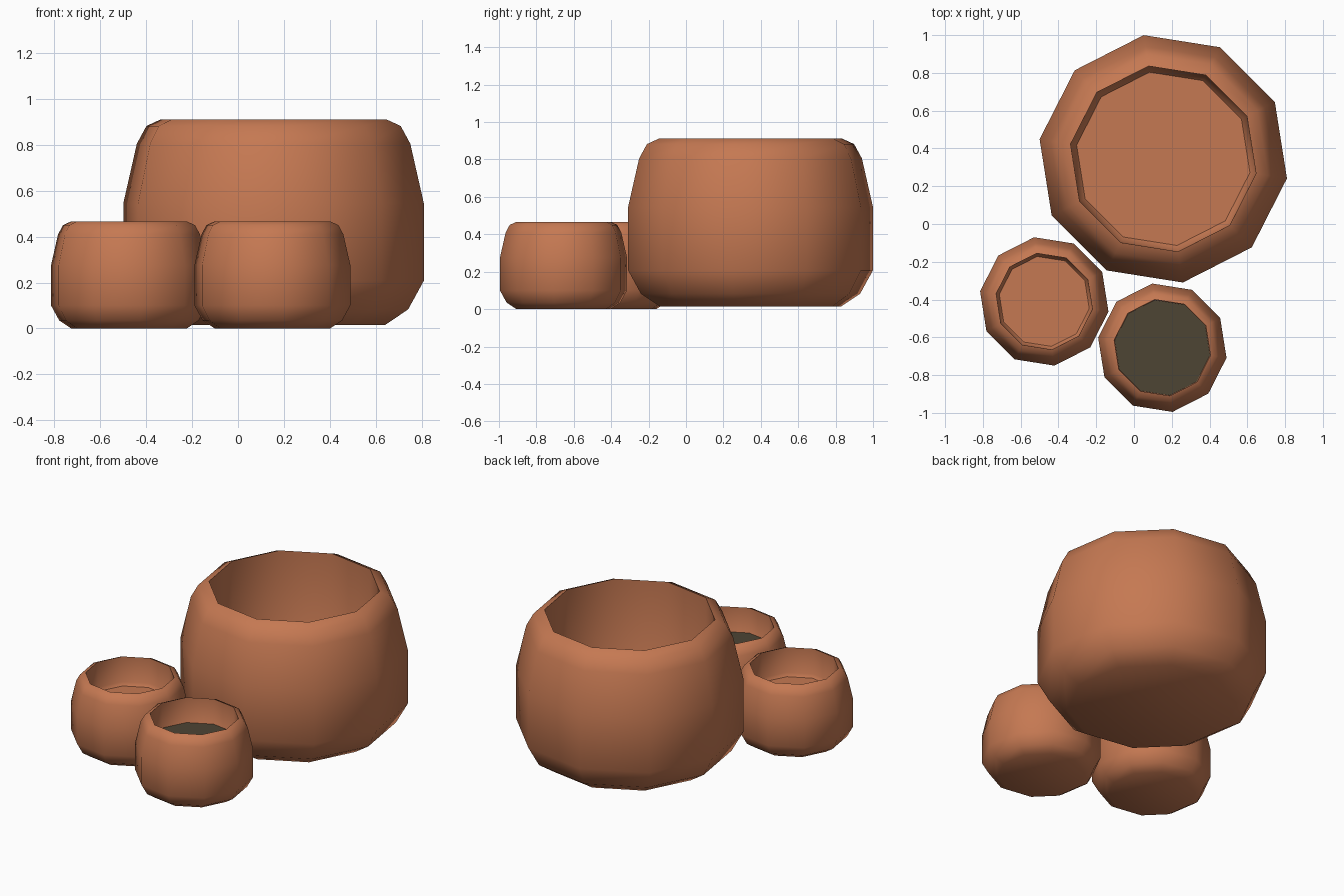
import bpy
import bmesh
import math

cube = bpy.data.objects.get("Cube")
if cube:
    bpy.data.objects.remove(cube, do_unlink=True)

SIDES = 10
TURN = math.radians(27)


def make_material(name, rgb):
    mat = bpy.data.materials.new(name)
    mat.use_nodes = True
    color = (*rgb, 1.0)
    mat.diffuse_color = color
    mat.node_tree.nodes["Principled BSDF"].inputs["Base Color"].default_value = color
    return mat


terracotta = make_material("terracotta", (0.56, 0.19, 0.085))
soil = make_material("dark soil", (0.075, 0.058, 0.034))


def lathe(name, profile, location, mat, scale=1.0):
    """Spin a (radius, height) profile into a ten-sided body, capping both ends."""
    bm = bmesh.new()
    rings = []
    for radius, height in profile:
        ring = []
        for i in range(SIDES):
            a = TURN + i * math.tau / SIDES
            ring.append(bm.verts.new((radius * scale * math.cos(a),
                                      radius * scale * math.sin(a), height * scale)))
        rings.append(ring)
    for low, high in zip(rings, rings[1:]):
        for i in range(SIDES):
            j = (i + 1) % SIDES
            bm.faces.new((low[i], low[j], high[j], high[i]))
    if len(rings) > 1:
        bm.faces.new(rings[0][::-1])
    bm.faces.new(rings[-1])
    mesh = bpy.data.meshes.new(name)
    bm.to_mesh(mesh)
    bm.free()
    mesh.materials.append(mat)
    obj = bpy.data.objects.new(name, mesh)
    obj.location = location
    bpy.context.collection.objects.link(obj)
    bpy.ops.object.select_all(action="DESELECT")
    obj.select_set(True)
    bpy.context.view_layer.objects.active = obj
    bpy.ops.object.shade_smooth_by_angle(angle=math.radians(40))
    return obj


# Rounded outside wall, from the base up to the thin rim
OUTSIDE = [(0.255, 0.0), (0.308, 0.035), (0.344, 0.10), (0.344, 0.275),
           (0.313, 0.41), (0.291, 0.45), (0.258, 0.465)]


def pot(name, location, floor, scale=1.0):
    # Straight inside wall with a small chamfer around the floor
    inside = [(0.256, floor + 0.02), (0.241, floor)]
    return lathe(name, OUTSIDE + inside, location, terracotta, scale)


pot("large_pot", (0.155, 0.345, 0.015), 0.05, 1.927)
pot("small_pot_right", (-0.475, -0.41, 0.0), 0.285)
pot("small_pot_left", (0.15, -0.655, 0.0), 0.285)

# Soil filling one small pot
lathe("soil_fill", [(0.2555, 0.306)], (0.15, -0.655, 0.0), soil)
